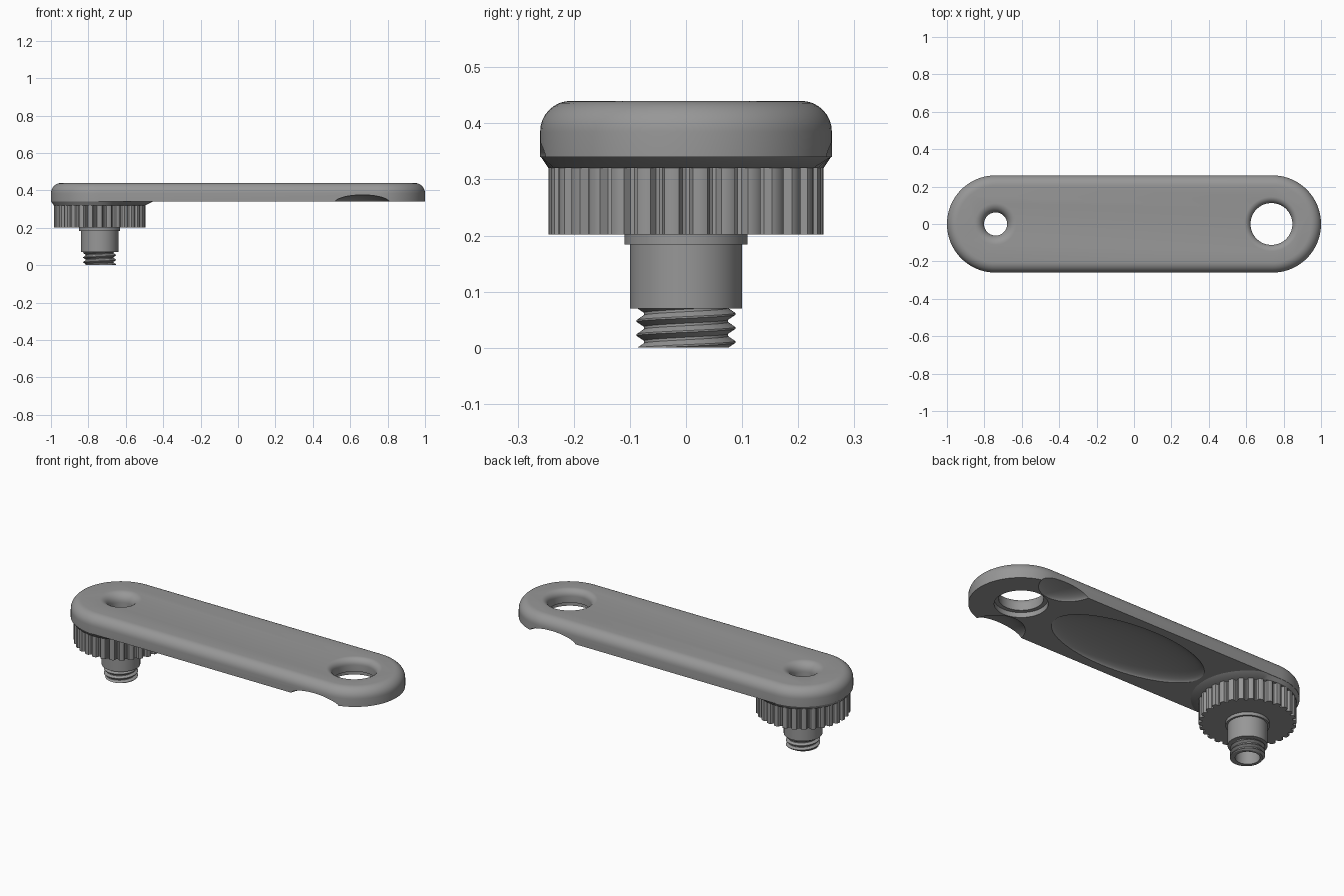
import bpy, bmesh, math
from mathutils import Vector

if "Cube" in bpy.data.objects:
    bpy.data.objects.remove(bpy.data.objects["Cube"])

PIVOT = -0.74      # axis of the knurled wheel and threaded stub
HOLE = 0.735       # axis of the large hole
BORE = 0.062

grey = bpy.data.materials.new("mid_grey")
grey.diffuse_color = (0.31, 0.31, 0.31, 1)
grey.use_nodes = True
grey.node_tree.nodes["Principled BSDF"].inputs["Base Color"].default_value = grey.diffuse_color


def skin(name, columns, closed_profile=True, cyclic=True):
    """Join equally long columns of points into a surface."""
    bm = bmesh.new()
    cols = [[bm.verts.new(p) for p in c] for c in columns]
    n, m = len(cols), len(cols[0])
    for i in range(n if cyclic else n - 1):
        a, b = cols[i], cols[(i + 1) % n]
        for j in range(m if closed_profile else m - 1):
            k = (j + 1) % m
            bm.faces.new((a[j], b[j], b[k], a[k]))
    if not closed_profile:
        bm.faces.new([c[0] for c in cols])
        bm.faces.new([c[-1] for c in cols])
    bmesh.ops.remove_doubles(bm, verts=bm.verts, dist=1e-5)
    bmesh.ops.dissolve_degenerate(bm, edges=bm.edges, dist=1e-5)
    bmesh.ops.recalc_face_normals(bm, faces=bm.faces)
    me = bpy.data.meshes.new(name)
    bm.to_mesh(me)
    bm.free()
    me.materials.append(grey)
    ob = bpy.data.objects.new(name, me)
    bpy.context.collection.objects.link(ob)
    return ob


def lathe(name, profile, cx, closed=True, n=64):
    """Spin an (r, z) profile around a vertical axis at x = cx."""
    cols = []
    for i in range(n):
        t = math.tau * i / n
        cols.append([(cx + r * math.cos(t), r * math.sin(t), z) for r, z in profile])
    return skin(name, cols, closed)


def flare(r, size, z_top, steps=8):
    """Rounded mouth profile opening from radius r up to the top face."""
    return [(r + size * (1 - math.cos(a)), z_top - size + size * math.sin(a))
            for a in (math.pi / 2 * i / steps for i in range(steps + 1))]


def ellipsoid(name, centre, radii):
    bm = bmesh.new()
    bmesh.ops.create_uvsphere(bm, u_segments=64, v_segments=32, radius=1)
    for v in bm.verts:
        v.co = Vector([c + r * k for c, r, k in zip(centre, radii, v.co)])
    me = bpy.data.meshes.new(name)
    bm.to_mesh(me)
    bm.free()
    me.materials.append(grey)
    ob = bpy.data.objects.new(name, me)
    bpy.context.collection.objects.link(ob)
    return ob


def cut(ob, cutters):
    """Subtract the cutters, bake the result and remove them."""
    for c in cutters:
        c.hide_render = True
        mod = ob.modifiers.new("cut", 'BOOLEAN')
        mod.operation, mod.solver, mod.object = 'DIFFERENCE', 'EXACT', c
    dg = bpy.context.evaluated_depsgraph_get()
    me = bpy.data.meshes.new_from_object(ob.evaluated_get(dg))
    ob.modifiers.clear()
    ob.data = me
    for c in cutters:
        bpy.data.objects.remove(c)


# Lever arm: long rounded bar with a soft top edge
edge = [(0, 0.34), (0, 0.385)]
edge += [(0.055 * (1 - math.cos(a)), 0.385 + 0.055 * math.sin(a))
         for a in (math.pi / 2 * i / 8 for i in range(1, 9))]
cols = []
for side, cx in ((1, 0.74), (-1, -0.74)):
    for i in range(41):
        t = math.pi * (i / 40 - 0.5)
        cols.append([(cx + side * (0.26 - d) * math.cos(t),
                      side * (0.26 - d) * math.sin(t), z) for d, z in edge])
arm = skin("lever_arm", cols, closed_profile=False)

# Holes, underside hollow and finger recesses
small_hole = lathe("small_hole_cutter", [(BORE, 0.2)] + flare(BORE, 0.05, 0.4401)
                   + [(BORE + 0.05, 0.6)], PIVOT, closed=False)
large_hole = lathe("large_hole_cutter", [(0.135, 0.2), (0.135, 0.368), (0.112, 0.368)]
                   + flare(0.112, 0.035, 0.4401) + [(0.147, 0.6)], HOLE, closed=False)
hollow = ellipsoid("hollow_cutter", (0.04, 0, 0.335), (0.47, 0.21, 0.045))
recesses = [ellipsoid("recess_cutter", (0.665, s * 0.29, 0.33), (0.155, 0.16, 0.047))
            for s in (1, -1)]
cut(arm, [small_hole, large_hole, hollow] + recesses)

# Boss: chamfered pad under the arm, with a longer slope towards the middle
boss = lathe("boss", [(BORE, 0.345), (BORE, 0.32), (0.245, 0.32), (0.285, 0.3405)], PIVOT)
for v in boss.data.vertices:
    dx, dy = v.co.x - PIVOT, v.co.y
    r = math.hypot(dx, dy)
    if dx < 0 and r > 0.259:
        v.co.x, v.co.y = PIVOT + dx * 0.259 / r, dy * 0.259 / r
    v.co.y = max(-0.259, min(0.259, v.co.y))

# Knurled wheel: 30 flat ribs with rounded grooves
rib = [0.226, 0.229, 0.243, 0.245, 0.245, 0.245, 0.243, 0.229]
cols = []
for i in range(30 * len(rib)):
    t = math.tau * i / (30 * len(rib))
    c, s, r = math.cos(t), math.sin(t), rib[i % len(rib)]
    cols.append([(PIVOT + q * c, q * s, z) for q, z in
                 ((BORE, 0.202), (r, 0.202), (r, 0.322), (BORE, 0.322))])
wheel = skin("knurled_wheel", cols)

# Stem with collar
stem = lathe("stem", [(BORE, 0.07), (0.1, 0.07), (0.1, 0.184), (0.11, 0.184),
                      (0.11, 0.203), (BORE, 0.203)], PIVOT)

# Threaded stub: helical rows clipped to the stub height
PITCH, TOP = 0.025, 0.072
knots = [(0, 0.088), (0.12, 0.088), (0.47, 0.075), (0.65, 0.075), (1, 0.088)]


def thread_radius(phase):
    for (a, ra), (b, rb) in zip(knots, knots[1:]):
        if phase <= b:
            return ra + (rb - ra) * (phase - a) / (b - a)


cols = []
for i in range(73):
    t = math.tau * i / 72
    start = 0.0025 + PITCH * i / 72
    pts = [(BORE, TOP), (BORE, 0)]
    for turn in range(-3, 5):
        for f, _ in knots[:-1]:
            z = max(0, min(TOP, start + PITCH * (turn + f)))
            pts.append((thread_radius(((z - start) / PITCH + 1e-7) % 1), z))
    cols.append([(PIVOT + r * math.cos(t), r * math.sin(t), z) for r, z in pts])
thread = skin("threaded_stub", cols, cyclic=False)

# Smooth shading with crisp edges
for ob in (arm, boss, wheel, stem, thread):
    bpy.ops.object.select_all(action='DESELECT')
    ob.select_set(True)
    bpy.context.view_layer.objects.active = ob
    bpy.ops.object.shade_smooth_by_angle(angle=math.radians(30))
